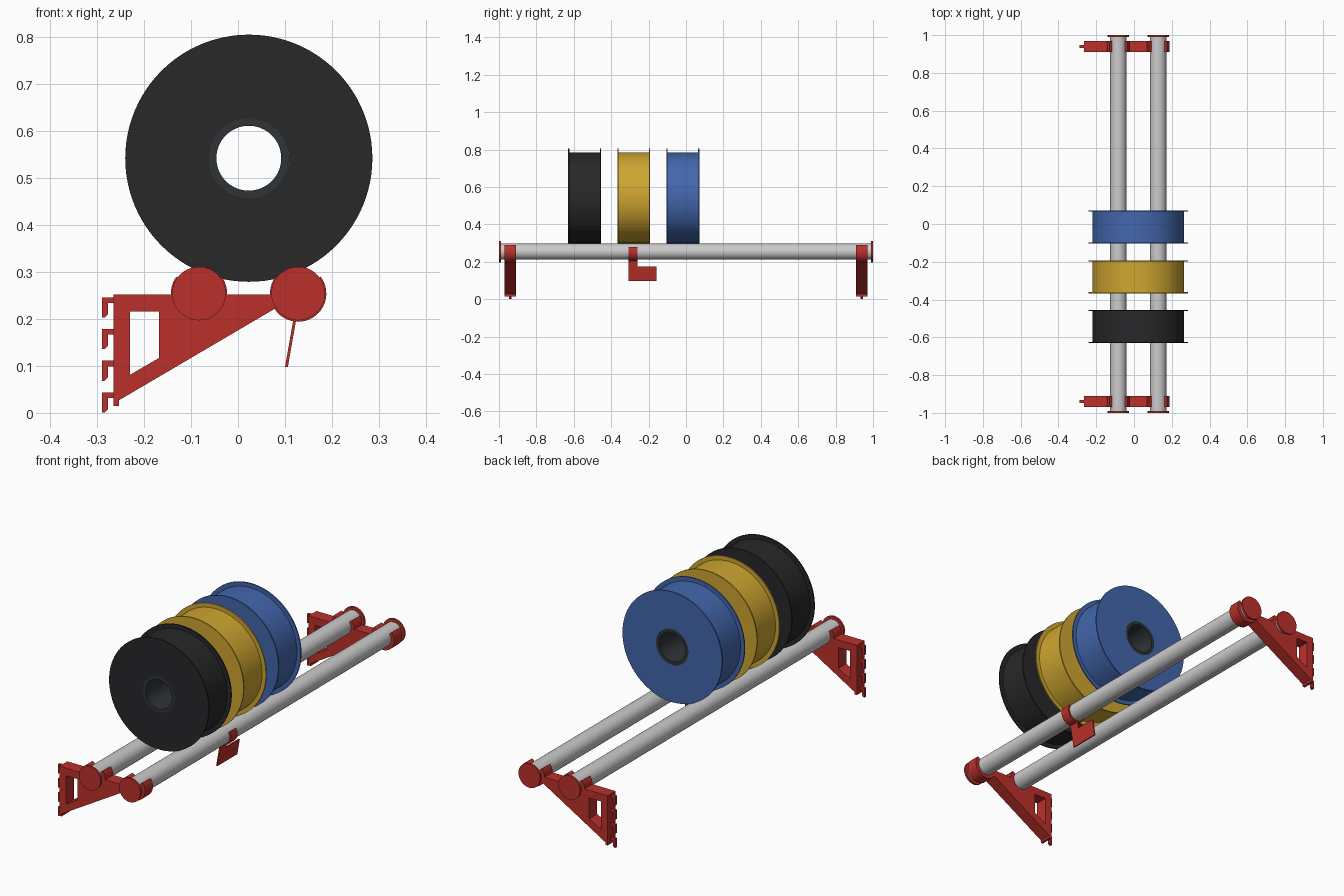
import bpy, bmesh
from math import sin, cos, radians, tau, pi

if "Cube" in bpy.data.objects:
    bpy.data.objects.remove(bpy.data.objects["Cube"])


def material(name, rgb):
    m = bpy.data.materials.new(name)
    m.diffuse_color = (*rgb, 1)
    m.use_nodes = True
    m.node_tree.nodes["Principled BSDF"].inputs["Base Color"].default_value = m.diffuse_color
    return m


RED = material("red_plastic", (0.50, 0.030, 0.024))
BLACK = material("black_plastic", (0.021, 0.021, 0.023))
YELLOW = material("yellow_plastic", (0.62, 0.38, 0.030))
BLUE = material("blue_plastic", (0.055, 0.135, 0.42))
HUB = material("hub_grey", (0.028, 0.034, 0.037))

RODS = [(-0.083, 0.254), (0.128, 0.254)]   # rod centres in x, z
ROD_R = 0.043


def finish(obj, mat=None):
    if mat:
        obj.data.materials.append(mat)
    bpy.ops.object.select_all(action='DESELECT')
    obj.select_set(True)
    bpy.context.view_layer.objects.active = obj
    bpy.ops.object.shade_smooth_by_angle(angle=radians(30))
    return obj


def lathe(name, profile, x, z, mat=None, closed=True, seg=96):
    """Spin (radius, y) points about an axis along y through x, z."""
    bm = bmesh.new()
    rings = [[bm.verts.new((x + r * cos(tau * i / seg), y, z + r * sin(tau * i / seg)))
              for i in range(seg)] for r, y in profile]
    n = len(rings)
    for k in range(n if closed else n - 1):
        a, b = rings[k], rings[(k + 1) % n]
        for i in range(seg):
            j = (i + 1) % seg
            bm.faces.new((a[i], a[j], b[j], b[i]))
    if not closed:
        bm.faces.new(rings[0])
        bm.faces.new(rings[-1])
    bmesh.ops.recalc_face_normals(bm, faces=bm.faces)
    me = bpy.data.meshes.new(name)
    bm.to_mesh(me)
    bm.free()
    obj = bpy.data.objects.new(name, me)
    bpy.context.collection.objects.link(obj)
    return finish(obj, mat)


def plate(name, outlines, y0, y1, mat):
    """Extrude x, z outlines (inner ones become holes) from y0 to y1."""
    cu = bpy.data.curves.new(name, 'CURVE')
    cu.dimensions = '2D'
    cu.fill_mode = 'BOTH'
    cu.extrude = (y1 - y0) / 2
    for pts in outlines:
        sp = cu.splines.new('POLY')
        sp.points.add(len(pts) - 1)
        for p, (x, z) in zip(sp.points, pts):
            p.co = (x, z, 0, 1)
        sp.use_cyclic_u = True
    obj = bpy.data.objects.new(name, cu)
    bpy.context.collection.objects.link(obj)
    obj.location.y = (y0 + y1) / 2
    obj.rotation_euler.x = pi / 2
    bpy.ops.object.select_all(action='DESELECT')
    obj.select_set(True)
    bpy.context.view_layer.objects.active = obj
    bpy.ops.object.convert(target='MESH')
    obj = bpy.context.object
    # weld the caps to the walls
    bm = bmesh.new()
    bm.from_mesh(obj.data)
    bmesh.ops.remove_doubles(bm, verts=bm.verts, dist=1e-5)
    bmesh.ops.recalc_face_normals(bm, faces=bm.faces)
    bm.to_mesh(obj.data)
    bm.free()
    return finish(obj, mat)


def arc(cx, cz, r, a0, a1, n=32):
    return [(cx + r * cos(radians(a0 + (a1 - a0) * i / n)),
             cz + r * sin(radians(a0 + (a1 - a0) * i / n))) for i in range(n + 1)]


def clip_outline(cx, cz, r_out, a):
    """C-shaped clip, open at the top."""
    return arc(cx, cz, r_out, 180 - a, 360 + a) + arc(cx, cz, ROD_R, 360 + a, 180 - a)


# Rods and their end caps
for tag, (x, z) in zip(("rear", "front"), RODS):
    lathe(f"{tag}_rod", [(ROD_R, -0.99), (ROD_R, 0.99)], x, z, closed=False, seg=64)
    for side, s in (("near", -1), ("far", 1)):
        lathe(f"{tag}_rod_cap_{side}", [(0.057, s * 0.99), (0.057, s)], x, z, RED,
              closed=False, seg=64)

# Wall brackets with rod clips and pegboard hooks
(rx, rz), (fx, fz) = RODS
outline = ([(-0.265, 0.252), (rx - ROD_R, 0.252)] + arc(rx, rz, ROD_R, 183, 357)
           + [(rx + ROD_R, 0.252), (fx - 0.05, 0.252), (fx - 0.044, 0.225),
              (-0.253, 0.027), (-0.253, 0.015), (-0.265, 0.015)])
window = [(-0.23, 0.216), (-0.168, 0.216), (-0.168, 0.117), (-0.23, 0.081)]
for side, c in (("near", -0.94), ("far", 0.94)):
    plate(f"bracket_{side}", [outline, window], c - 0.03, c + 0.03, RED)
    for tag, (x, z) in zip(("rear", "front"), RODS):
        plate(f"bracket_{side}_{tag}_clip", [clip_outline(x, z, 0.06, 37)],
              c - 0.03, c + 0.03, RED)
    for i in range(4):
        t = 0.246 - i * 0.0675
        hook = [(-0.264, t), (-0.289, t), (-0.289, t - 0.043), (-0.284, t - 0.043),
                (-0.277, t - 0.036), (-0.277, t - 0.012), (-0.264, t - 0.012)]
        plate(f"bracket_{side}_hook_{i + 1}", [hook], c - 0.007, c + 0.007, RED)

# Spools resting on the rods
SX, SZ = 0.023, 0.542
R, BODY, CORE, HOLE, F = 0.263, 0.243, 0.085, 0.069, 0.006
for tag, mat, y0 in (("black", BLACK, -0.63), ("yellow", YELLOW, -0.367), ("blue", BLUE, -0.104)):
    y1 = y0 + 0.175
    lathe(f"{tag}_spool",
          [(CORE, y0), (R, y0), (R, y0 + F), (BODY, y0 + F),
           (BODY, y1 - F), (R, y1 - F), (R, y1), (CORE, y1)], SX, SZ, mat)
    lathe(f"{tag}_spool_hub", [(HOLE, y0), (CORE, y0), (CORE, y1), (HOLE, y1)],
          SX, SZ, HUB, seg=64)

# Label holder hanging from the front rod
plate("label_clip", [clip_outline(fx, fz, 0.05, 30)], -0.308, -0.258, RED)


def slope(z):
    return 0.103 + (z - 0.097) * 0.175


def strip(z0, z1):
    return [(slope(z0) - 0.003, z0), (slope(z0) + 0.003, z0),
            (slope(z1) + 0.003, z1), (slope(z1) - 0.003, z1)]


plate("label_stem", [strip(0.173, 0.209)], -0.308, -0.258, RED)
plate("label_plate", [strip(0.098, 0.174)], -0.308, -0.157, RED)
